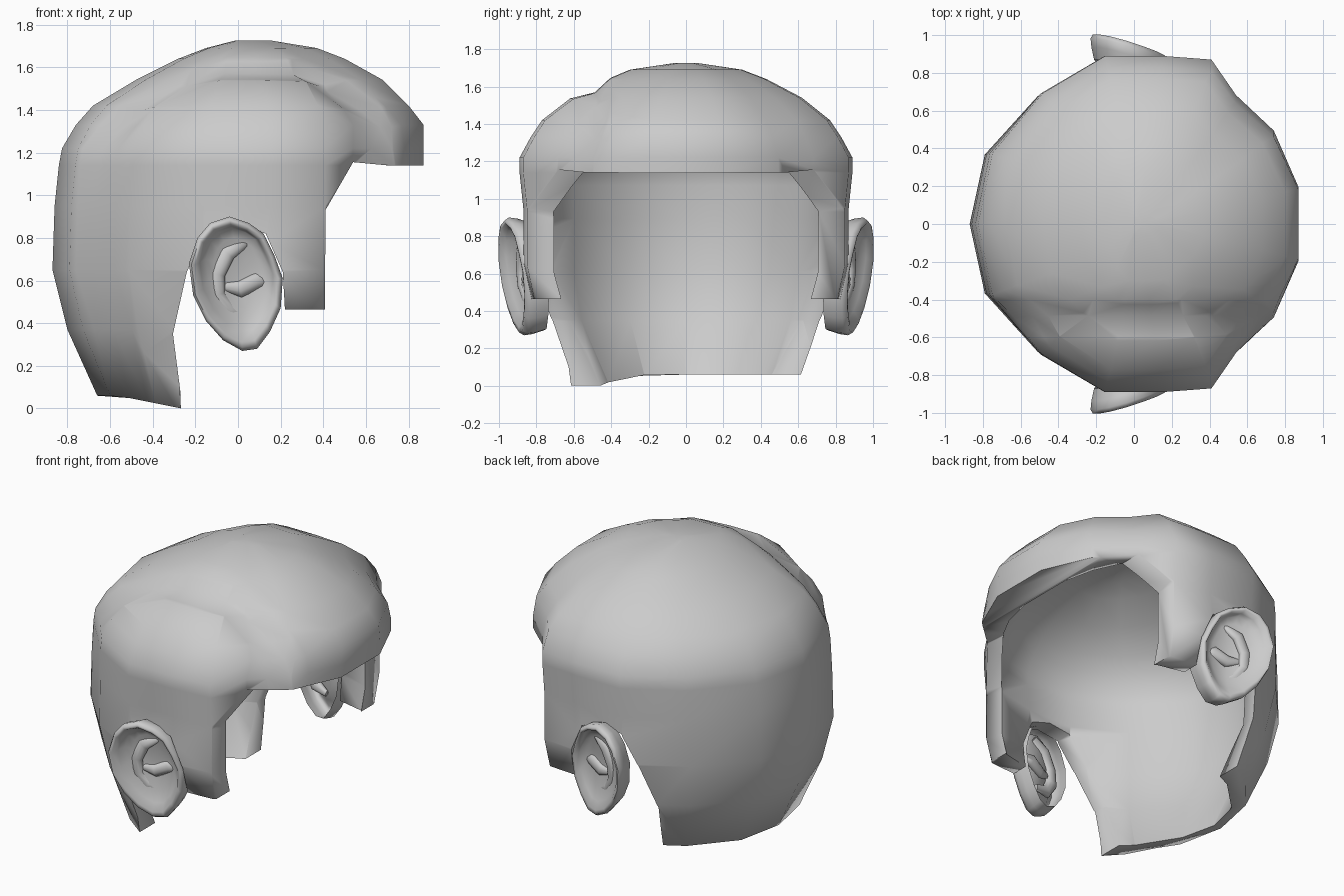
import bpy, bmesh, math
from mathutils import Vector

cube = bpy.data.objects.get("Cube")
if cube:
    bpy.data.objects.remove(cube, do_unlink=True)

grey = bpy.data.materials.new("plain_grey")
grey.use_nodes = True
COLOUR = (0.6, 0.6, 0.6, 1)
grey.diffuse_color = COLOUR
grey.node_tree.nodes["Principled BSDF"].inputs["Base Color"].default_value = COLOUR


def finish(bm, name):
    bmesh.ops.recalc_face_normals(bm, faces=bm.faces)
    mesh = bpy.data.meshes.new(name)
    bm.to_mesh(mesh)
    bm.free()
    ob = bpy.data.objects.new(name, mesh)
    bpy.context.collection.objects.link(ob)
    mesh.materials.append(grey)
    return ob


def smooth(ob, degrees):
    bpy.ops.object.select_all(action='DESELECT')
    ob.select_set(True)
    bpy.context.view_layer.objects.active = ob
    bpy.ops.object.shade_smooth_by_angle(angle=math.radians(degrees))


def clamp(t):
    return max(0, min(1, t))


def loft(bm, rings, closed=True):
    """Skin closed rings of points, ending in a fan; the start cap is optional."""
    loops = [[bm.verts.new(p) for p in ring] for ring in rings]
    for a, b in zip(loops, loops[1:]):
        for i in range(len(a)):
            j = (i + 1) % len(a)
            bm.faces.new((a[i], a[j], b[j], b[i]))
    if closed:
        bm.faces.new(loops[0])
    tip = bm.verts.new(sum((v.co for v in loops[-1]), Vector()) / len(loops[-1]))
    for i, v in enumerate(loops[-1]):
        bm.faces.new((v, loops[-1][(i + 1) % len(loops[-1])], tip))


# Plans of the outer hair and the inner cavity (one half, front to back)
OUTER = [(.87, .2), (.74, .5), (.54, .69), (.41, .88), (.15, .9), (-.16, .9),
         (-.51, .7), (-.79, .38), (-.87, 0)]
INNER = [(.68, .18), (.63, .38), (.55, .53), (.41, .73), (.15, .79), (-.16, .79),
         (-.47, .62), (-.73, .33), (-.8, 0)]
# Height stations: z, back x, front x, half width
LEVELS = [(.06, .66, .75, .7), (.37, .8, .83, .81), (.65, .87, .87, .87),
          (.95, .86, .87, .87), (1.14, .84, .87, .89), (1.22, .825, .87, .89),
          (1.33, .76, .87, .83), (1.42, .68, .8, .77), (1.54, .48, .68, .62),
          (1.64, .28, .5, .43), (1.69, .15, .37, .3), (1.726, .01, .15, .06)]
INNER_LEVELS = [(-.1, .6, .7, .5), (.06, .66, .75, .6)] + LEVELS[1:]


def dome(bm, half, levels, height):
    plan = half + [(x, -y) for x, y in reversed(half[:-1])]
    loft(bm, [[(x * (back if x < 0 else front) / .87, y * width / .9, z * height)
               for x, y in plan] for z, back, front, width in levels])


# Hair, with a soft parting groove along one side
bm = bmesh.new()
dome(bm, OUTER, LEVELS, 1)
for y in (-.4, -.5, -.6):
    bmesh.ops.bisect_plane(bm, geom=bm.verts[:] + bm.edges[:] + bm.faces[:],
                           plane_co=(0, y, 0), plane_no=(0, 1, 0))
for v in bm.verts:
    dip = clamp(1 - abs(v.co.y + .51) / .12) * clamp((v.co.z - 1.15) / .2)
    v.co -= (v.co - Vector((0, -.2, .9))).normalized() * .04 * dip
hair = finish(bm, "hair_cap")

bm = bmesh.new()
dome(bm, INNER, INNER_LEVELS, .94)
cavity = finish(bm, "cavity_cutter")

# Side profile of the face opening, sideburns and ear gaps
OPENING = [(1.2, 1.135), (.7, 1.14), (.54, 1.155), (.41, .93), (.408, .465),
           (.22, .465), (.21, .64), (.13, .82), (0, .86), (-.15, .84),
           (-.24, .64), (-.305, .35), (-.265, .04), (-.265, -.3), (1.2, -.3)]
bm = bmesh.new()
face = bm.faces.new([bm.verts.new((x, -1.3, z)) for x, z in OPENING])
new = bmesh.ops.extrude_face_region(bm, geom=[face])["geom"]
bmesh.ops.translate(bm, vec=(0, 2.6, 0),
                    verts=[g for g in new if isinstance(g, bmesh.types.BMVert)])
opening = finish(bm, "opening_cutter")

bpy.context.view_layer.objects.active = hair
for cutter in (cavity, opening):
    mod = hair.modifiers.new("cut", 'BOOLEAN')
    mod.operation = 'DIFFERENCE'
    mod.solver = 'EXACT'
    mod.object = cutter
    bpy.ops.object.modifier_apply(modifier=mod.name)
    bpy.data.objects.remove(cutter, do_unlink=True)

# One side of the nape slopes down to its front corner
for v in hair.data.vertices:
    if v.co.z < .08 and v.co.y < -.2:
        v.co.z = .06 * clamp((-.265 - v.co.x) / .3)
smooth(hair, 88)

# Ears: outline, then rings of scale, depth and lift from back edge to bowl
EAR = [(-.04, .9), (-.13, .87), (-.19, .8), (-.23, .68), (-.21, .53), (-.15, .41),
       (-.07, .32), (.02, .27), (.09, .28), (.15, .36), (.2, .47), (.21, .61),
       (.17, .72), (.12, .82), (.05, .87)]
STEPS = [(.92, -.12, 0), (.98, -.06, 0), (1, -.015, 0), (.95, .01, 0),
         (.88, .008, .005), (.78, -.02, .025), (.66, -.045, .055), (.5, -.055, .06),
         (.3, -.07, .05)]


def ear_surface(x, z):
    return .92 - .3 * x + .1 * (z - .6)


# Folds inside the ear: curved ridge and front crus
FOLDS = [[(.04, .78), (-.05, .73), (-.1, .63), (-.1, .53), (-.04, .45), (.06, .43)],
         [(.15, .6), (.09, .6), (.01, .56), (-.06, .57)]]

for label, sign in (("left", 1), ("right", -1)):
    bm = bmesh.new()
    rings = []
    for s, depth, lift in STEPS:
        pts = [(x * s, .58 + (z - .58) * s + lift) for x, z in EAR]
        rings.append([(x, sign * (ear_surface(x, z) + depth), z) for x, z in pts])
    loft(bm, rings, closed=False)
    # Open shell: turn the bowl to face outward
    bm.normal_update()
    ear = finish(bm, label + "_ear")
    if ear.data.polygons[-1].normal.y * sign < 0:
        ear.data.flip_normals()
    smooth(ear, 80)

    for n, path in enumerate(FOLDS):
        bm = bmesh.new()
        rings = []
        for i, (x, z) in enumerate(path):
            a, b = path[max(i - 1, 0)], path[min(i + 1, len(path) - 1)]
            t = Vector((b[0] - a[0], 0, b[1] - a[1])).normalized()
            side = t.cross(Vector((0, 1, 0)))
            r = .02 if i in (0, len(path) - 1) else .04
            c = Vector((x, sign * (ear_surface(x, z) - .07), z))
            rings.append([c + side * r * math.cos(k * math.pi / 5)
                          + Vector((0, .7 * r * math.sin(k * math.pi / 5), 0))
                          for k in range(10)])
        loft(bm, rings)
        smooth(finish(bm, "%s_ear_fold_%d" % (label, n + 1)), 80)
